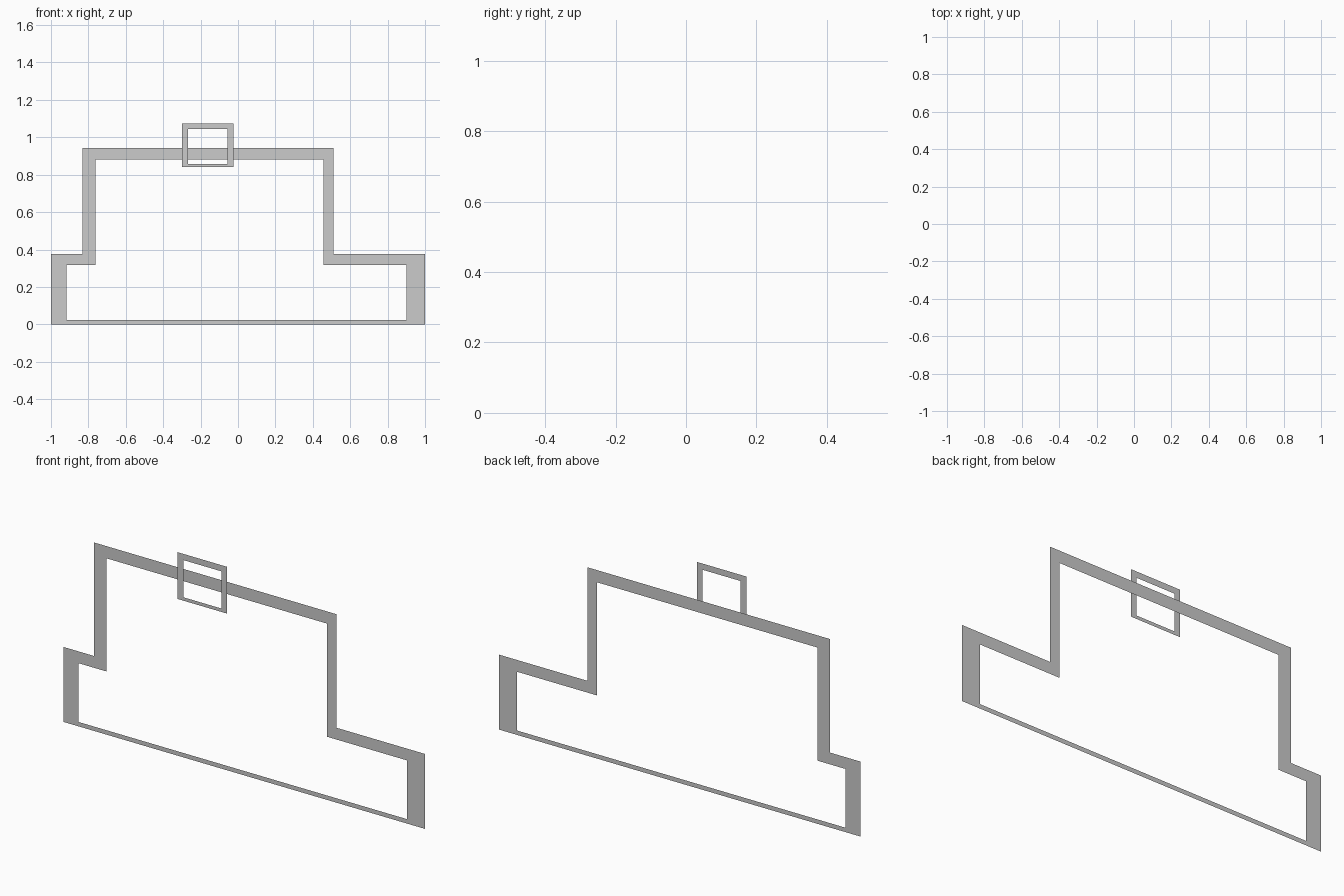
import bpy
import bmesh

if "Cube" in bpy.data.objects:
    bpy.data.objects.remove(bpy.data.objects["Cube"])


def flat_frame(name, outer, inner, y):
    """Flat border facing -y between two matching (x, z) outlines."""
    bm = bmesh.new()
    rim = [bm.verts.new((x, y, z)) for x, z in outer]
    hole = [bm.verts.new((x, y, z)) for x, z in inner]
    n = len(rim)
    for i in range(n):
        j = (i + 1) % n
        bm.faces.new((rim[i], rim[j], hole[j], hole[i]))
    mesh = bpy.data.meshes.new(name)
    bm.to_mesh(mesh)
    bm.free()
    obj = bpy.data.objects.new(name, mesh)
    bpy.context.collection.objects.link(obj)
    return obj


def stepped(left, shoulder_l, shoulder_r, right, bottom, step, top):
    """Counter-clockwise outline of a wide base with a raised middle."""
    return [(left, bottom), (right, bottom), (right, step), (shoulder_r, step),
            (shoulder_r, top), (shoulder_l, top), (shoulder_l, step), (left, step)]


def rectangle(left, right, bottom, top):
    return [(left, bottom), (right, bottom), (right, top), (left, top)]


# Large stepped border at the back
flat_frame("stepped_frame",
           stepped(-1.0, -0.832, 0.511, 1.0, 0.0, 0.375, 0.943),
           stepped(-0.917, -0.762, 0.457, 0.901, 0.022, 0.316, 0.882),
           0.05)

# Small rectangular border in front of the top edge
flat_frame("small_frame",
           rectangle(-0.299, -0.025, 0.841, 1.075),
           rectangle(-0.267, -0.057, 0.858, 1.044),
           -0.05)
